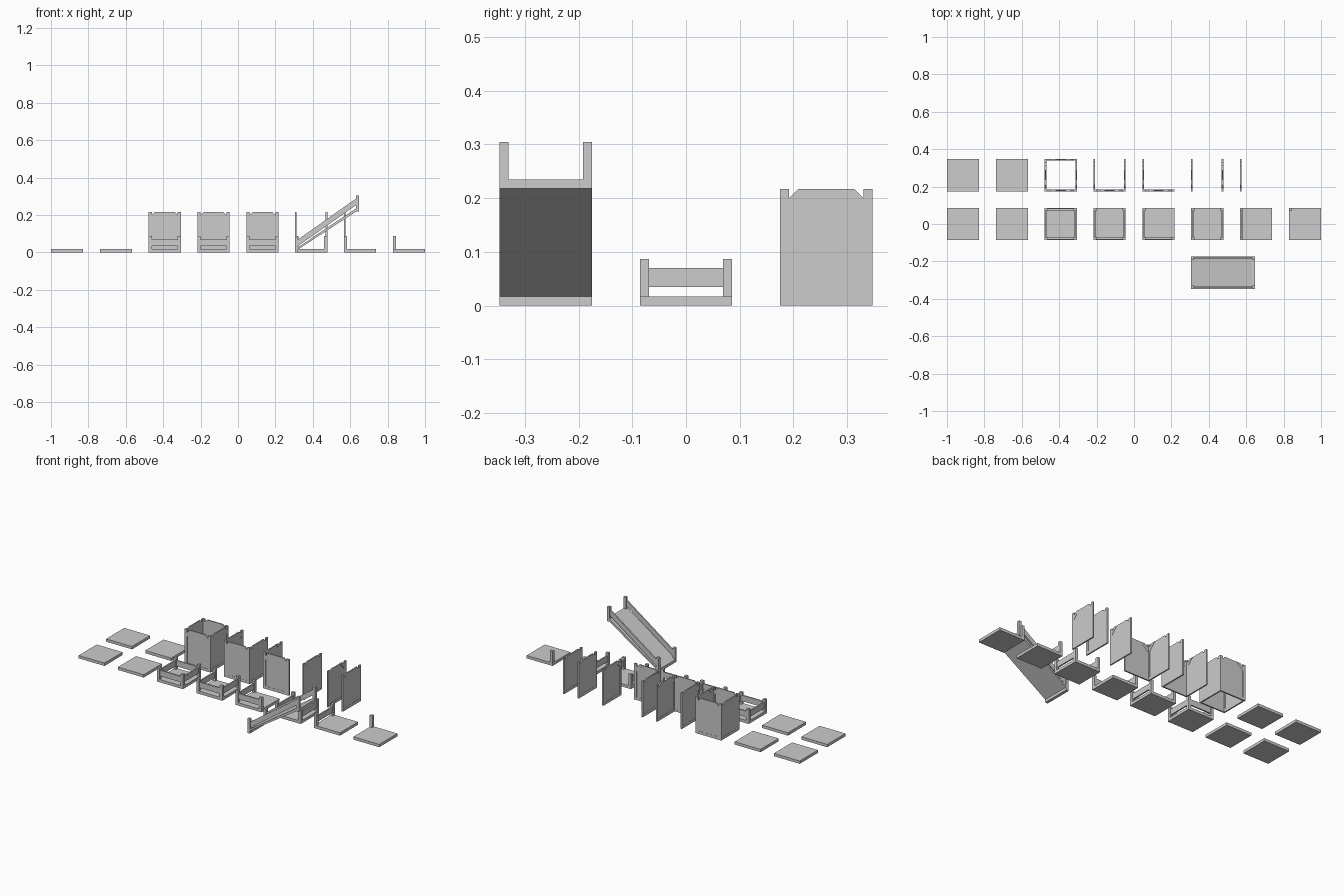
import bpy, bmesh
from math import pi
from mathutils import Matrix, Vector

if "Cube" in bpy.data.objects:
    bpy.data.objects.remove(bpy.data.objects["Cube"])

grey = bpy.data.materials.new("plain_grey")
grey.use_nodes = True
grey.diffuse_color = (0.604, 0.604, 0.604, 1)
grey.node_tree.nodes["Principled BSDF"].inputs["Base Color"].default_value = grey.diffuse_color

HALF = 0.086         # half a tile
T = 0.017            # tile thickness and post width
THIN = T / 2         # rail and wall thickness
STEP = 0.261         # spacing of the pieces
INNER = HALF - T     # clear half width between posts
TURN = {"S": 0, "E": 1, "N": 2, "W": 3}
COLUMNS = [(i - 3.5) * STEP for i in range(8)]


def prism(bm, outline, y0, y1, mat=Matrix()):
    """Extrude an (x, z) outline from y0 to y1."""
    front = [bm.verts.new(mat @ Vector((x, y0, z))) for x, z in outline]
    back = [bm.verts.new(mat @ Vector((x, y1, z))) for x, z in outline]
    bm.faces.new(front)
    bm.faces.new(back[::-1])
    n = len(outline)
    for i in range(n):
        j = (i + 1) % n
        bm.faces.new((front[j], front[i], back[i], back[j]))


def block(bm, x0, x1, y0, y1, z0, z1, mat=Matrix()):
    prism(bm, [(x0, z0), (x1, z0), (x1, z1), (x0, z1)], y0, y1, mat)


def finish(name, bm, location=(0, 0, 0)):
    bmesh.ops.recalc_face_normals(bm, faces=bm.faces)
    mesh = bpy.data.meshes.new(name)
    bm.to_mesh(mesh)
    bm.free()
    mesh.materials.append(grey)
    ob = bpy.data.objects.new(name, mesh)
    ob.location = location
    bpy.context.collection.objects.link(ob)


def turned(side):
    return Matrix.Rotation(TURN[side] * pi / 2, 4, "Z")


def tile(x, y):
    bm = bmesh.new()
    block(bm, -HALF, HALF, -HALF, HALF, 0, T)
    finish("floor_tile", bm, (x, y, 0))


def posts(x, corners):
    bm = bmesh.new()
    for sx, sy in corners:
        cx, cy = sx * (HALF - T / 2), sy * (HALF - T / 2)
        block(bm, cx - T / 2, cx + T / 2, cy - T / 2, cy + T / 2, T, 0.087)
    finish("corner_posts", bm, (x, 0, 0))


def rail(x, side):
    bm = bmesh.new()
    y0 = -HALF + T / 4
    block(bm, -INNER, INNER, y0, y0 + THIN, 0.035, 0.07, turned(side))
    finish("rail", bm, (x, 0, 0))


def wall(x, side):
    """Framed panel with chamfered top and corner braces."""
    top, mat = 0.217, turned(side)
    y0, y1 = -HALF, -HALF + THIN
    bm = bmesh.new()
    block(bm, -INNER, INNER, y0, y1, 0, T, mat)
    for s in (-1, 1):
        block(bm, *sorted((s * INNER, s * HALF)), y0, y1, 0, top, mat)
        brace = [(INNER, 0.175), (INNER, 0.2), (INNER - T, top), (0.027, top)]
        prism(bm, [(s * u, z) for u, z in brace], y0, y1, mat)
    finish("wall_frame", bm, (x, STEP, 0))
    bm = bmesh.new()
    half = [(INNER, T), (INNER, 0.175), (0.027, top)]
    prism(bm, half + [(-u, z) for u, z in half[::-1]], y0 + 0.001, y1 - 0.001, mat)
    finish("wall_panel", bm, (x, STEP, 0))


# Floor tiles: a full front row and two plain ones behind
for cx in COLUMNS:
    tile(cx, 0)
for cx in COLUMNS[:2]:
    tile(cx, STEP)

# Railings and matching walls
CORNERS = {"S": [(-1, -1), (1, -1)], "N": [(-1, 1), (1, 1)],
           "W": [(-1, -1), (-1, 1)], "E": [(1, -1), (1, 1)]}
for cx, sides in zip(COLUMNS[2:], ("SENW", "SEW", "SW", "EW", "W")):
    posts(cx, sorted({c for s in sides for c in CORNERS[s]}))
    for s in sides:
        rail(cx, s)
        wall(cx, s)
posts(COLUMNS[7], [(-1, 1)])

# Ramp with a foot, a top lip, four posts and sloping rails
X0, X1, RISE = 0.305, 0.648, 0.218
bm = bmesh.new()
prism(bm, [(X0, 0), (X0 + T, 0), (X0 + T, T), (X1 - T, RISE), (X1, RISE),
           (X1, RISE + T), (X1 - T, RISE + T), (X0, T)], -HALF, HALF)
finish("ramp_floor", bm, (0, -STEP, 0))

bm = bmesh.new()
for s in (-1, 1):
    y0, y1 = sorted((s * INNER, s * HALF))
    block(bm, X0, X0 + T, y0, y1, 0, 0.087)
    block(bm, X1 - T, X1, y0, y1, RISE, RISE + 0.087)
finish("ramp_posts", bm, (0, -STEP, 0))

bm = bmesh.new()
for s in (-1, 1):
    mid = s * (HALF - T / 2)
    prism(bm, [(X0 + T, 0.035), (X1 - T, RISE + 0.035),
               (X1 - T, RISE + 0.07), (X0 + T, 0.07)],
          mid - THIN / 2, mid + THIN / 2)
finish("ramp_rails", bm, (0, -STEP, 0))
